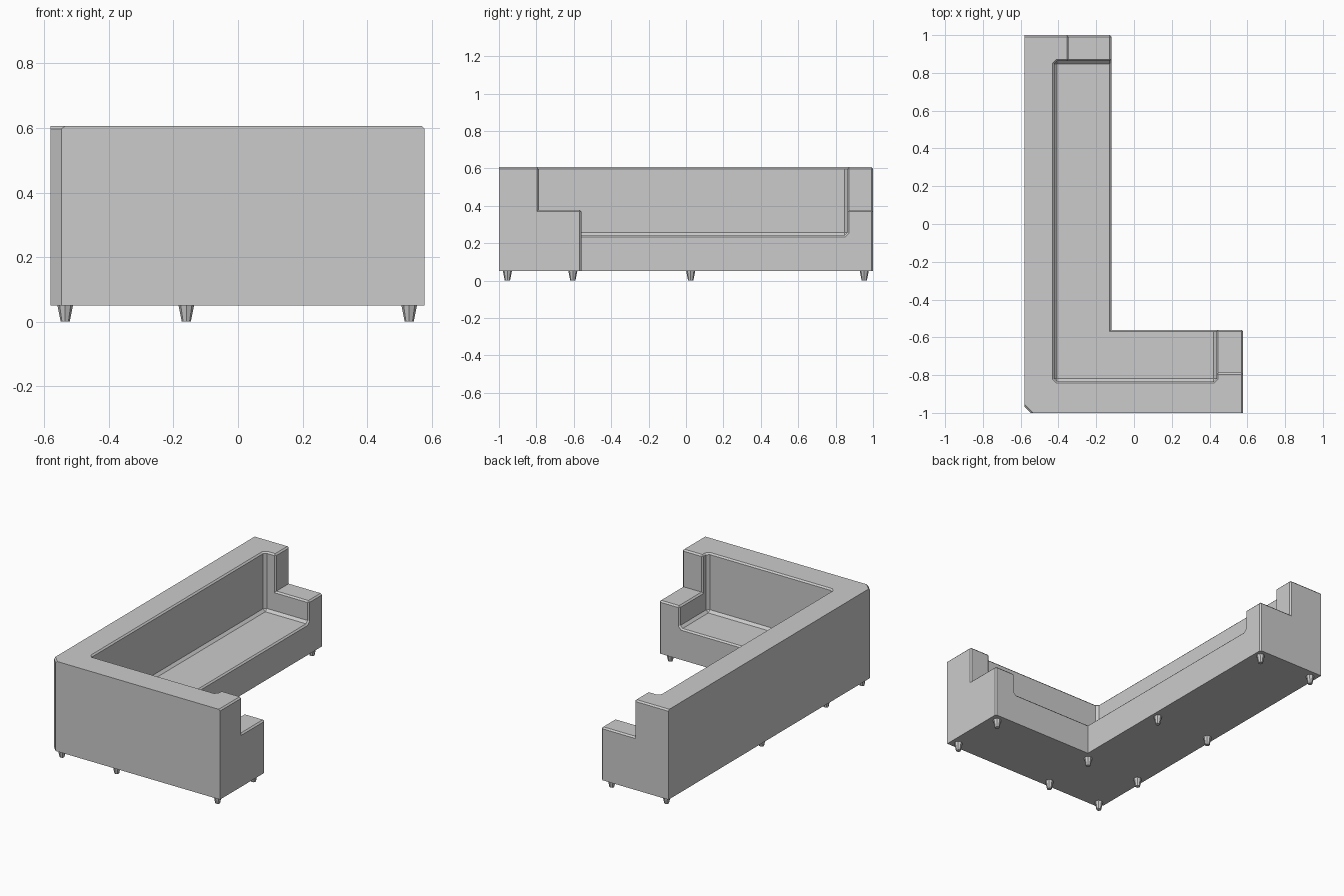
import bpy, bmesh, math
from mathutils import Vector

if "Cube" in bpy.data.objects:
    bpy.data.objects.remove(bpy.data.objects["Cube"])

X0, X1, Y0, Y1 = -0.58, 0.577, -1.0, 1.0
Z0, Z1 = 0.05, 0.606
XI, YI = -0.12, -0.56          # inner faces of the L


def make_object(name, bm):
    bmesh.ops.recalc_face_normals(bm, faces=bm.faces[:])
    mesh = bpy.data.meshes.new(name)
    bm.to_mesh(mesh)
    bm.free()
    ob = bpy.data.objects.new(name, mesh)
    bpy.context.collection.objects.link(ob)
    return ob


def prism(name, outline, z0, z1):
    bm = bmesh.new()
    face = bm.faces.new([bm.verts.new((x, y, z0)) for x, y in outline])
    ext = bmesh.ops.extrude_face_region(bm, geom=[face])
    for v in ext["geom"]:
        if isinstance(v, bmesh.types.BMVert):
            v.co.z = z1
    return make_object(name, bm)


def cut(target, lo, hi, chamfer=0.0):
    """Subtract a box, optionally with chamfered edges, from the target."""
    bm = bmesh.new()
    bmesh.ops.create_cube(bm, size=1)
    for v in bm.verts:
        v.co = Vector([hi[i] if v.co[i] > 0 else lo[i] for i in range(3)])
    if chamfer:
        bmesh.ops.bevel(bm, geom=bm.edges[:], offset=chamfer, segments=1,
                        affect='EDGES', profile=0.5)
    cutter = make_object("cutter", bm)
    cutter.hide_render = True
    mod = target.modifiers.new("cut", 'BOOLEAN')
    mod.operation, mod.solver, mod.object = 'DIFFERENCE', 'EXACT', cutter
    bpy.context.view_layer.objects.active = target
    bpy.ops.object.modifier_apply(modifier=mod.name)
    bpy.data.objects.remove(cutter)


# L-shaped body with one clipped outer corner
sofa = prism("sofa_body", [(X0 + 0.033, Y0), (X1, Y0), (X1, YI), (XI, YI),
                           (XI, Y1), (X0, Y1), (X0, Y0 + 0.033)], Z0, Z1)
# seat recess, then the lowered arm at each end
cut(sofa, (-0.422, -0.834, 0.242), (0.436, 0.863, 0.9), 0.015)
cut(sofa, (-0.347, 0.7, 0.377), (0.2, 1.2, 0.8))
cut(sofa, (0.3, -0.787, 0.377), (0.8, -0.3, 0.8))

# small chamfer on the exposed edges, not on the rear faces or underside
bm = bmesh.new()
bm.from_mesh(sofa.data)
bmesh.ops.remove_doubles(bm, verts=bm.verts[:], dist=1e-4)
bmesh.ops.dissolve_limit(bm, angle_limit=math.radians(1),
                         verts=bm.verts[:], edges=bm.edges[:])


def exposed(e):
    if len(e.link_faces) != 2 or e.calc_face_angle_signed(0) < math.radians(60):
        return False
    return not any(all(abs(v.co[i] - p) < 1e-3 for v in e.verts)
                   for i, p in ((0, X0), (1, Y0), (2, Z0)))


bmesh.ops.bevel(bm, geom=[e for e in bm.edges if exposed(e)], offset=0.009,
                segments=1, affect='EDGES', profile=0.5, clamp_overlap=True)
bm.to_mesh(sofa.data)
bm.free()

# tapered feet in pairs along the long wing, plus the end of the short wing
feet = [(x, y) for x in (-0.535, -0.16) for y in (-0.955, -0.605, 0.025, 0.953)]
feet += [(0.53, -0.955), (0.53, -0.605)]
for i, (x, y) in enumerate(feet):
    bpy.ops.mesh.primitive_cone_add(vertices=8, radius1=0.014, radius2=0.024,
                                    depth=0.05, location=(x, y, 0.025))
    bpy.context.object.name = f"foot_{i + 1}"
